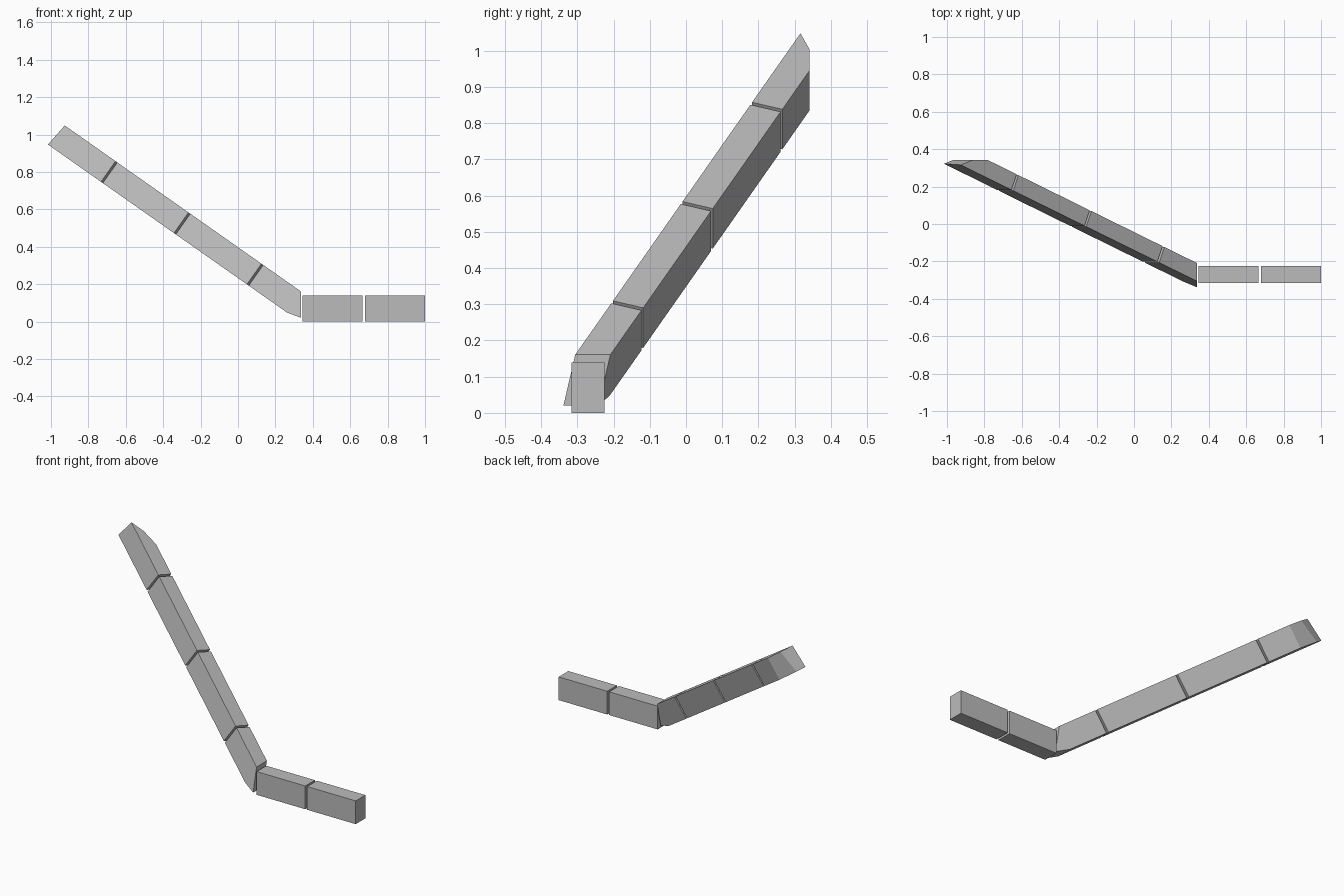
import bpy
import bmesh
from mathutils import Vector

cube = bpy.data.objects.get("Cube")
if cube:
    bpy.data.objects.remove(cube)

grey = bpy.data.materials.new("plain_grey")
grey.use_nodes = True
COLOUR = (0.5, 0.5, 0.5, 1)
grey.diffuse_color = COLOUR
grey.node_tree.nodes["Principled BSDF"].inputs["Base Color"].default_value = COLOUR


def beam(name, origin, axes, ranges, cuts=()):
    """Box spanning ranges along three axes, trimmed by (point, outward normal) planes."""
    bm = bmesh.new()
    bmesh.ops.create_cube(bm, size=1)
    for v in bm.verts:
        p = Vector(origin)
        for c, axis, (lo, hi) in zip(v.co, axes, ranges):
            p += axis * (lo + (c + 0.5) * (hi - lo))
        v.co = p
    for point, normal in cuts:
        bmesh.ops.bisect_plane(bm, geom=bm.verts[:] + bm.edges[:] + bm.faces[:],
                               plane_co=point, plane_no=normal, clear_outer=True)
        rim = [e for e in bm.edges if e.is_boundary]
        bmesh.ops.holes_fill(bm, edges=rim)
    bmesh.ops.recalc_face_normals(bm, faces=bm.faces[:])
    mesh = bpy.data.meshes.new(name)
    bm.to_mesh(mesh)
    bm.free()
    mesh.materials.append(grey)
    bpy.context.collection.objects.link(bpy.data.objects.new(name, mesh))


# Level blocks
X, Y, Z = Vector((1, 0, 0)), Vector((0, 1, 0)), Vector((0, 0, 1))
for name, span in (("inner_level_block", (0.345, 0.666)), ("outer_level_block", (0.679, 1.0))):
    beam(name, (0, 0, 0), (X, Y, Z), (span, (-0.316, -0.225), (0, 0.139)))

# Sloping rail: along the slope, across to the back, and down
along = Vector((-0.39, 0.192, 0.274)).normalized()
down = Vector((-along.z, 0, along.x)).normalized()
across = down.cross(along).normalized()
if across.y < 0:
    across.negate()
corner = Vector((0.13, -0.204, 0.306))
PITCH, GAP = 0.514, 0.0125

# Foot is trimmed upright and chamfered below
foot_cuts = [((0.337, 0, 0), X), ((0.262, 0, 0.048), Vector((-0.028, 0, -0.075)))]

# Tip is trimmed flat at the back, then bevelled at the front
a, b, c = Vector((-0.922, 0.319, 1.04)), Vector((-1, 0.33, 0.93)), Vector((-0.87, 0.341, 0.998))
bevel = (b - a).cross(c - a).normalized()
if bevel.y < 0:
    bevel.negate()
tip_cuts = [((0, 0.341, 0), Y), (a, bevel)]

sections = (("foot_section", -1, foot_cuts), ("lower_section", 0, ()),
            ("upper_section", 1, ()), ("tip_section", 2, tip_cuts))
for name, i, cuts in sections:
    span = (i * PITCH + GAP / 2, (i + 1) * PITCH - GAP / 2)
    beam(name, corner, (along, across, down), (span, (0, 0.09), (0, 0.135)), cuts)
